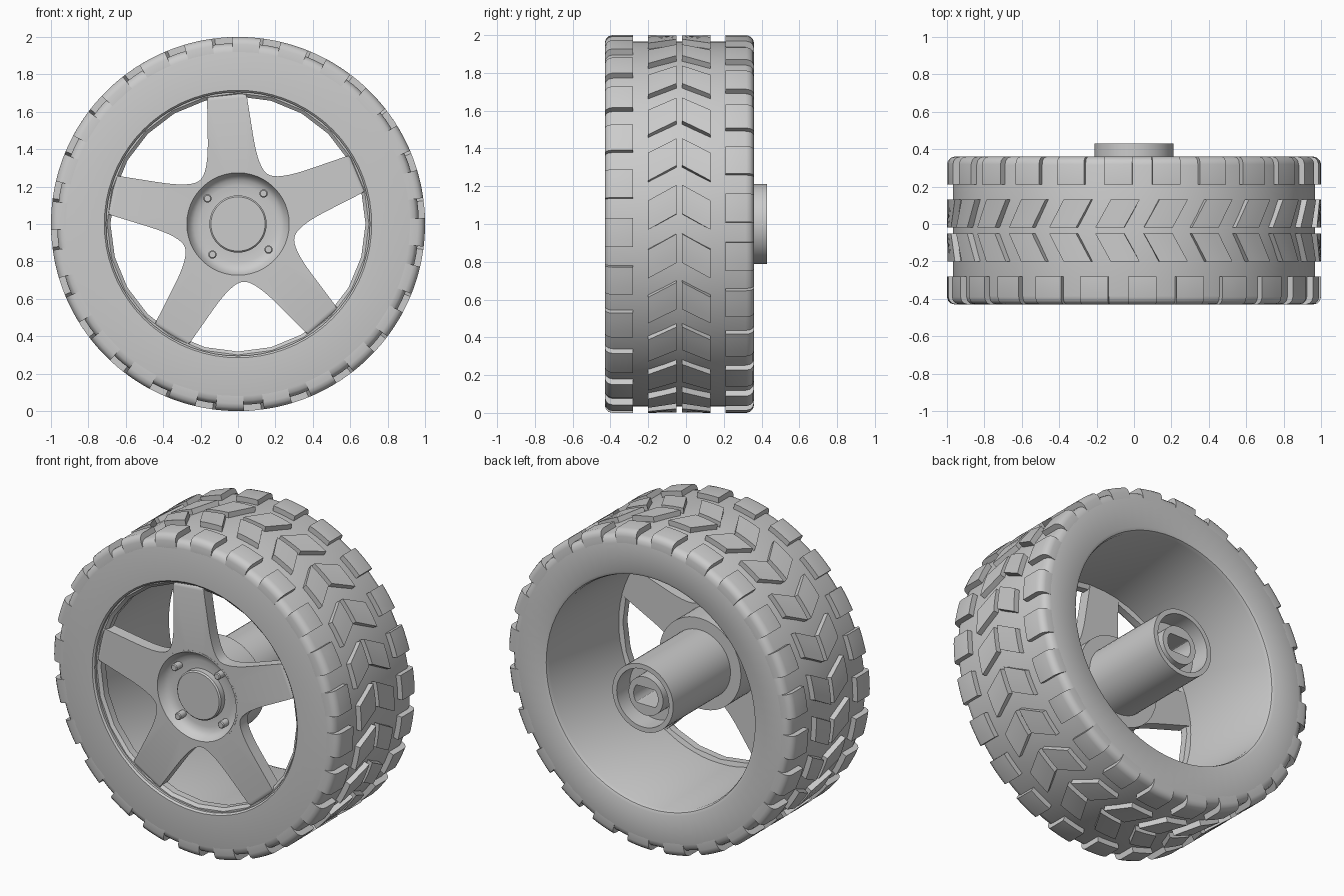
import bpy, bmesh, math
from math import sin, cos, pi, radians
from mathutils import Vector

cube = bpy.data.objects.get("Cube")
if cube:
    bpy.data.objects.remove(cube, do_unlink=True)

grey = bpy.data.materials.new("plain grey")
grey.use_nodes = True
grey.diffuse_color = (0.6, 0.6, 0.6, 1)
grey.node_tree.nodes["Principled BSDF"].inputs["Base Color"].default_value = (0.6, 0.6, 0.6, 1)

MID = -0.035      # middle plane of the tyre along y
COUNT = 24        # tread blocks per row
PITCH = 2 * pi / COUNT


def polar(r, a, y):
    """Point on the wheel, angle clockwise from the top."""
    return Vector((r * sin(a), y, 1 + r * cos(a)))


def loft(bm, loops, wrap=False, caps=False):
    """Skin a series of closed loops with quads."""
    rings = [[bm.verts.new(p) for p in loop] for loop in loops]
    pairs = list(zip(rings, rings[1:]))
    if wrap:
        pairs.append((rings[-1], rings[0]))
    for a, b in pairs:
        n = len(a)
        for i in range(n):
            j = (i + 1) % n
            bm.faces.new((a[i], a[j], b[j], b[i]))
    if caps:
        bm.faces.new(rings[0])
        bm.faces.new(rings[-1])


def finish(bm, name, angle=32):
    bmesh.ops.remove_doubles(bm, verts=bm.verts, dist=1e-5)
    bmesh.ops.recalc_face_normals(bm, faces=bm.faces)
    mesh = bpy.data.meshes.new(name)
    bm.to_mesh(mesh)
    bm.free()
    mesh.materials.append(grey)
    obj = bpy.data.objects.new(name, mesh)
    bpy.context.collection.objects.link(obj)
    bpy.ops.object.select_all(action='DESELECT')
    obj.select_set(True)
    bpy.context.view_layer.objects.active = obj
    bpy.ops.object.shade_smooth_by_angle(angle=radians(angle))
    return obj


def lathe(name, profile, segments, wrap=False):
    """Revolve (radius, y, optional flat limit) about the axle."""
    bm = bmesh.new()
    loops = []
    for r, y, *flat in profile:
        loop = [polar(r, 2 * pi * i / segments, y) for i in range(segments)]
        if flat:
            for p in loop:
                p.z = 1 + max(-flat[0], min(flat[0], p.z - 1))
        loops.append(loop)
    loft(bm, loops, wrap)
    return finish(bm, name)


def tread_row(name, section, centre, length, lean=0.0, mirror=False):
    """Ring of blocks; each sweeps a section, leaning back away from the middle."""
    bm = bmesh.new()
    steps = 4
    for k in range(COUNT):
        loops = []
        for i in range(steps + 1):
            a = centre + k * PITCH + (i / steps - 0.5) * length
            loops.append([polar(r, a + lean * abs(y - MID), 2 * MID - y if mirror else y)
                          for r, y in section])
        loft(bm, loops, caps=True)
    return finish(bm, name)


# Tyre body with rounded shoulders and open inner barrel
lathe("tyre", [
    (0.705, -0.42), (0.715, -0.43), (0.92, -0.43), (0.945, -0.424), (0.96, -0.41),
    (0.967, -0.385), (0.967, 0.315), (0.96, 0.34), (0.945, 0.354), (0.92, 0.36),
    (0.745, 0.36), (0.728, 0.352), (0.72, 0.33), (0.705, -0.33)], 72, wrap=True)

# Shoulder and chevron tread blocks
shoulder = [(0.93, -0.28), (1.0, -0.28), (1.0, -0.39), (0.994, -0.41),
            (0.98, -0.424), (0.96, -0.43), (0.915, -0.43), (0.9, -0.40)]
chevron = [(0.94, -0.05), (1.0, -0.05), (1.0, -0.20), (0.94, -0.20)]
tread_row("front_shoulder_tread", shoulder, 0.045, 0.153)
tread_row("back_shoulder_tread", shoulder, 0.045 + PITCH / 2, 0.153, mirror=True)
tread_row("front_chevron_tread", chevron, -0.14, 0.155, lean=0.56)
tread_row("back_chevron_tread", chevron, -0.14, 0.155, lean=0.56, mirror=True)

# Faceted rim lip just inside the tyre
lathe("rim_lip", [(0.715, -0.405), (0.70, -0.405), (0.682, -0.39), (0.682, -0.345),
                  (0.715, -0.335)], 24, wrap=True)

# Five spokes joined by curved webs around the hub
start, bend, web = Vector((0.46, 0.122)), Vector((0.284, 0.135)), Vector((0.251, 0.182))
half = [Vector((0.70, 0.105))]
for i in range(9):
    t = i / 8
    half.append(start * (1 - t) ** 2 + bend * 2 * t * (1 - t) + web * t * t)
arm = [Vector((p.x, -p.y)) for p in reversed(half[:-1])] + half
outline = []
for k in range(5):
    turn = radians(-5 + 72 * k)
    outline += [(p.length, turn + math.atan2(p.y, p.x)) for p in arm]
FRONT, BACK = -0.41, -0.335
bm = bmesh.new()
loft(bm, [[polar(r, a, FRONT) for r, a in outline],
          [polar(r, a, BACK) for r, a in outline],
          [polar(0.279, a, BACK) for r, a in outline],
          [polar(0.279, a, FRONT) for r, a in outline]], wrap=True)
axis = Vector((0, 0, 1))
tips = [e for e in bm.edges if all(
    v.co.y < FRONT + 0.01 and Vector((v.co.x, 0, v.co.z - 1)).length > 0.69 for v in e.verts)]
bmesh.ops.bevel(bm, geom=tips, offset=0.03, segments=4, profile=0.5, affect='EDGES')
finish(bm, "spokes")

# Hub: centre cap, dish, flange, axle tube and keyed socket
lathe("hub", [
    (0, -0.395), (0.145, -0.395), (0.153, -0.387), (0.153, -0.35), (0.205, -0.35),
    (0.235, -0.357), (0.258, -0.375), (0.274, -0.411), (0.285, -0.411), (0.285, -0.14),
    (0.212, -0.14), (0.212, 0.43), (0.182, 0.43), (0.182, 0.30), (0.12, 0.30),
    (0.12, 0.40), (0.085, 0.40, 0.055), (0.085, 0.20, 0.055), (0, 0.20)], 48)

# Four wheel bolts
bm = bmesh.new()
for k in range(4):
    c = polar(0.213, radians(40 + 90 * k), 0)
    loft(bm, [[c + Vector((r * cos(2 * pi * i / 16), y, r * sin(2 * pi * i / 16)))
               for i in range(16)]
              for r, y in ((0.022, -0.34), (0.022, -0.402), (0.017, -0.407))], caps=True)
finish(bm, "wheel_bolts")
